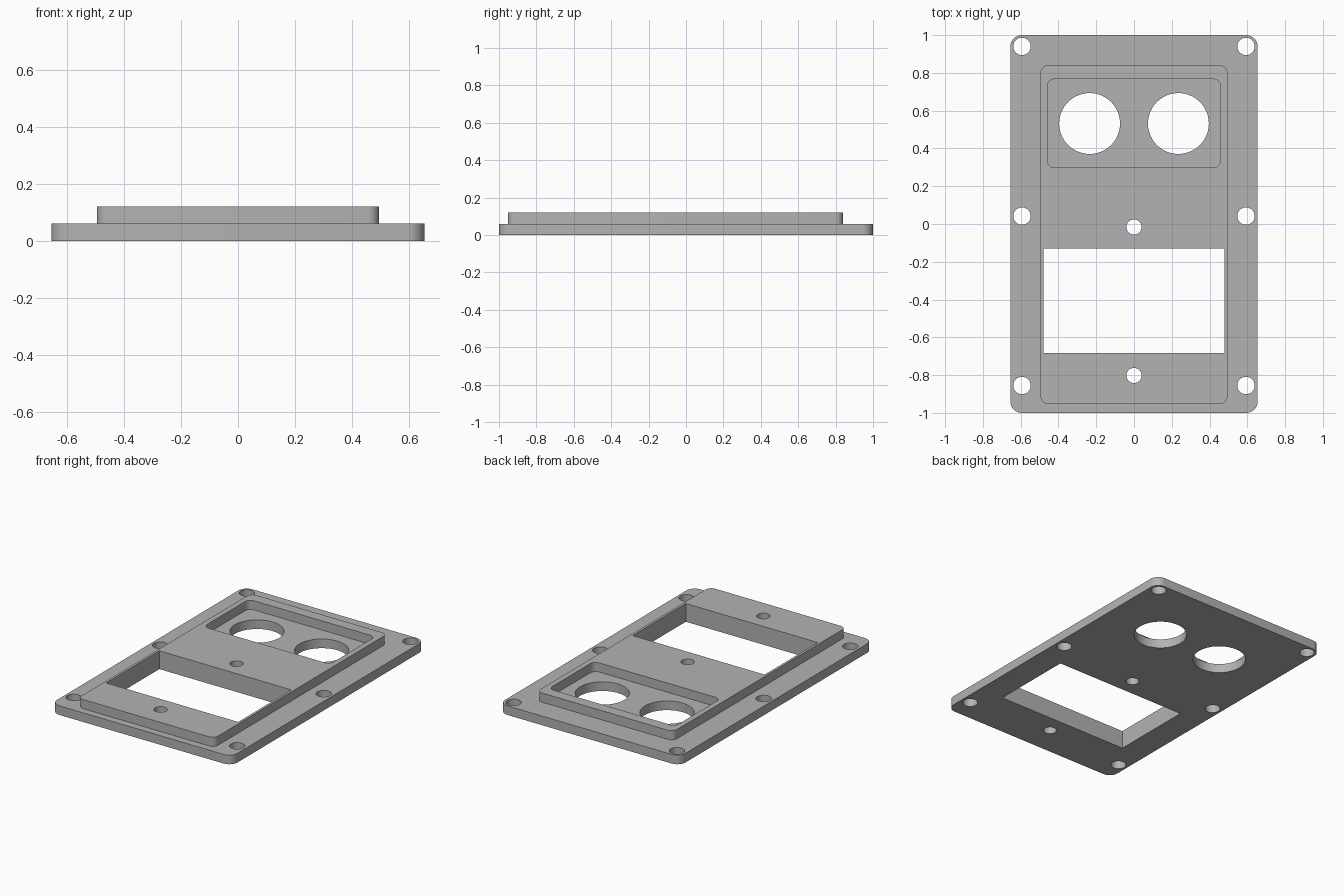
import bpy
import bmesh
from math import cos, sin, pi, radians

if "Cube" in bpy.data.objects:
    bpy.data.objects.remove(bpy.data.objects["Cube"], do_unlink=True)

grey = bpy.data.materials.new("plain_grey")
grey.use_nodes = True
colour = (0.45, 0.45, 0.45, 1)
grey.diffuse_color = colour
grey.node_tree.nodes["Principled BSDF"].inputs["Base Color"].default_value = colour


def prism(name, outline, z0, z1):
    """Solid made by extruding a flat outline from z0 to z1."""
    bm = bmesh.new()
    face = bm.faces.new([bm.verts.new((x, y, z0)) for x, y in outline])
    new = bmesh.ops.extrude_face_region(bm, geom=[face])["geom"]
    top = [v for v in new if isinstance(v, bmesh.types.BMVert)]
    bmesh.ops.translate(bm, verts=top, vec=(0, 0, z1 - z0))
    bmesh.ops.recalc_face_normals(bm, faces=bm.faces)
    mesh = bpy.data.meshes.new(name)
    bm.to_mesh(mesh)
    bm.free()
    mesh.materials.append(grey)
    obj = bpy.data.objects.new(name, mesh)
    bpy.context.collection.objects.link(obj)
    return obj


def rectangle(half_x, y0, y1, r=0, steps=8):
    """Outline of a rectangle with optional rounded corners."""
    if r == 0:
        return [(half_x, y1), (-half_x, y1), (-half_x, y0), (half_x, y0)]
    corners = [(half_x - r, y1 - r), (r - half_x, y1 - r),
               (r - half_x, y0 + r), (half_x - r, y0 + r)]
    points = []
    for i, (cx, cy) in enumerate(corners):
        for k in range(steps + 1):
            a = (i + k / steps) * pi / 2
            points.append((cx + r * cos(a), cy + r * sin(a)))
    return points


def circle(cx, cy, r, sides):
    return [(cx + r * cos(2 * pi * k / sides), cy + r * sin(2 * pi * k / sides))
            for k in range(sides)]


def combine(target, tool, operation):
    """Apply a boolean to the target and discard the tool."""
    mod = target.modifiers.new(operation, "BOOLEAN")
    mod.operation = operation
    mod.solver = "EXACT"
    mod.object = tool
    bpy.context.view_layer.update()
    graph = bpy.context.evaluated_depsgraph_get()
    mesh = bpy.data.meshes.new_from_object(target.evaluated_get(graph))
    target.modifiers.clear()
    target.data = mesh
    bpy.data.objects.remove(tool, do_unlink=True)


# Base flange with the raised panel on top
plate = prism("panel_plate", rectangle(0.655, -1, 1, 0.06), 0, 0.06)
raised = prism("raised_panel", rectangle(0.495, -0.952, 0.84, 0.04), 0.03, 0.12)
combine(plate, raised, "UNION")

# Shallow pocket around the round openings
pocket = prism("pocket_cutter", rectangle(0.459, 0.298, 0.768, 0.04), 0.06, 0.2)
combine(plate, pocket, "DIFFERENCE")

# Through openings: window, two large round holes, screw holes
openings = [rectangle(0.479, -0.682, -0.131)]
openings += [circle(x, 0.532, 0.161, 64) for x in (-0.235, 0.235)]
openings += [circle(0, y, 0.04, 32) for y in (-0.016, -0.802)]
openings += [circle(x, y, 0.046, 32) for x in (-0.593, 0.593)
             for y in (-0.855, 0.042, 0.94)]
for outline in openings:
    combine(plate, prism("opening_cutter", outline, -0.1, 0.3), "DIFFERENCE")

plate.data.name = "panel_plate"
plate.data.materials.clear()
plate.data.materials.append(grey)

# Smooth round walls, sharp rims
bpy.ops.object.select_all(action="DESELECT")
plate.select_set(True)
bpy.context.view_layer.objects.active = plate
bpy.ops.object.shade_smooth_by_angle(angle=radians(30))
